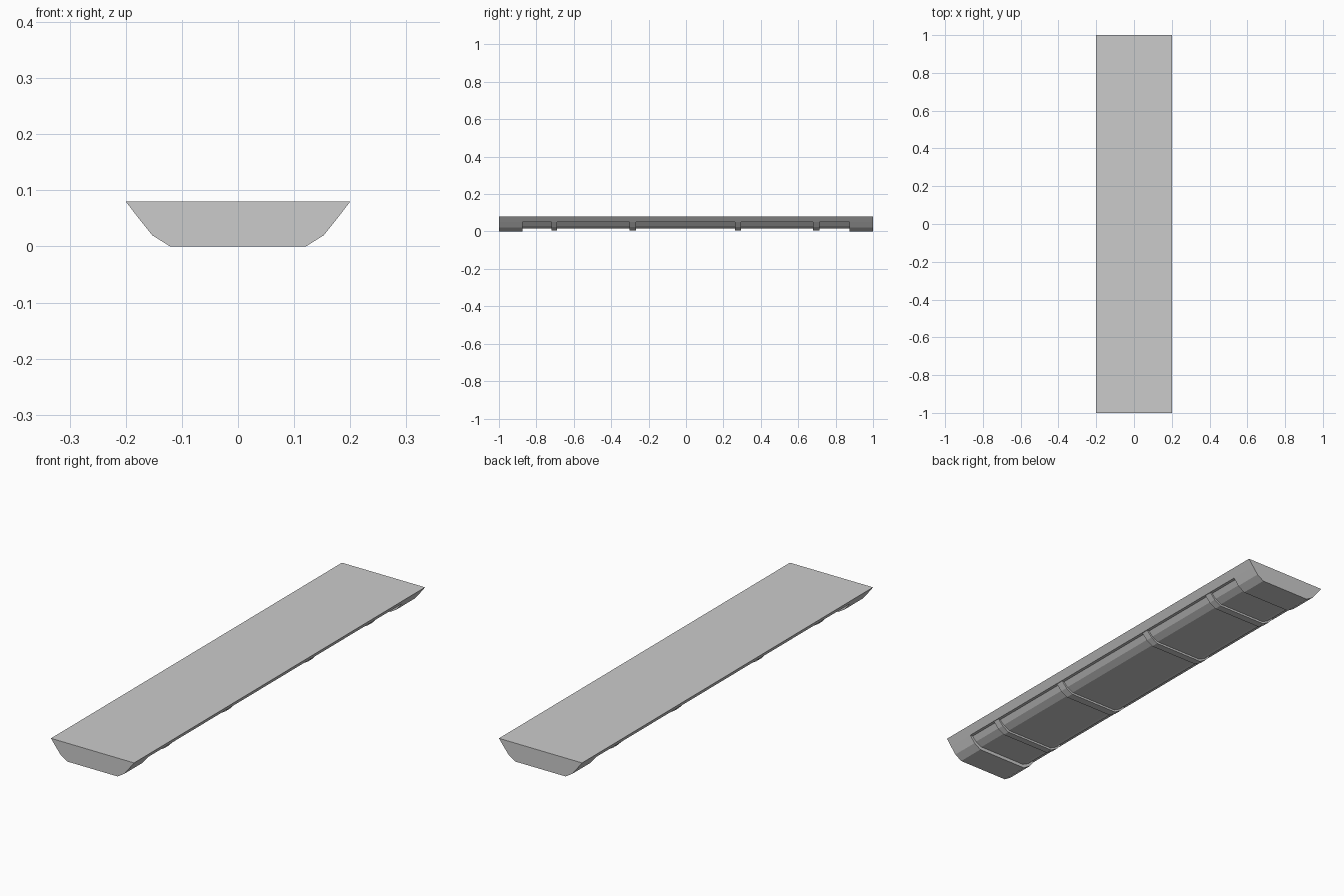
import bpy, bmesh

if "Cube" in bpy.data.objects:
    bpy.data.objects.remove(bpy.data.objects["Cube"])

# Half cross-sections (x, z), from the top edge down to the underside
FULL = [(0.2, 0.08), (0.177, 0.05), (0.177, 0.05), (0.153, 0.02), (0.121, 0.0)]
RIB = [(0.2, 0.08), (0.177, 0.05), (0.174, 0.05), (0.150, 0.024), (0.119, 0.006)]
RECESS = [(0.2, 0.08), (0.177, 0.05), (0.164, 0.05), (0.145, 0.03), (0.115, 0.015)]

# Lengthwise stretches: solid ends, recessed panels and ribs between them
stretches = [
    (-1.0, -0.873, FULL),
    (-0.873, -0.72, RECESS), (-0.72, -0.69, RIB),
    (-0.69, -0.303, RECESS), (-0.303, -0.268, RIB),
    (-0.268, 0.263, RECESS), (0.263, 0.295, RIB),
    (0.295, 0.68, RECESS), (0.68, 0.713, RIB),
    (0.713, 0.873, RECESS),
    (0.873, 1.0, FULL),
]

bm = bmesh.new()


def section(half, y):
    """Ring of vertices for a mirrored half profile at station y."""
    outline = half + [(-x, z) for x, z in reversed(half)]
    return [bm.verts.new((x, y, z)) for x, z in outline]


# Loft through both ends of every stretch; shared stations form the step walls
rings = [section(p, y) for a, b, p in stretches for y in (a, b)]
for r, s in zip(rings, rings[1:]):
    n = len(r)
    for i in range(n):
        j = (i + 1) % n
        bm.faces.new((r[i], r[j], s[j], s[i]))
bm.faces.new(rings[0])
bm.faces.new(rings[-1])

# Weld coincident points and merge flat areas
bmesh.ops.remove_doubles(bm, verts=bm.verts, dist=1e-5)
bmesh.ops.dissolve_degenerate(bm, edges=bm.edges, dist=1e-5)
bmesh.ops.recalc_face_normals(bm, faces=bm.faces)

mesh = bpy.data.meshes.new("ribbed_beam")
bm.to_mesh(mesh)
bm.free()
beam = bpy.data.objects.new("ribbed_beam", mesh)
bpy.context.collection.objects.link(beam)
